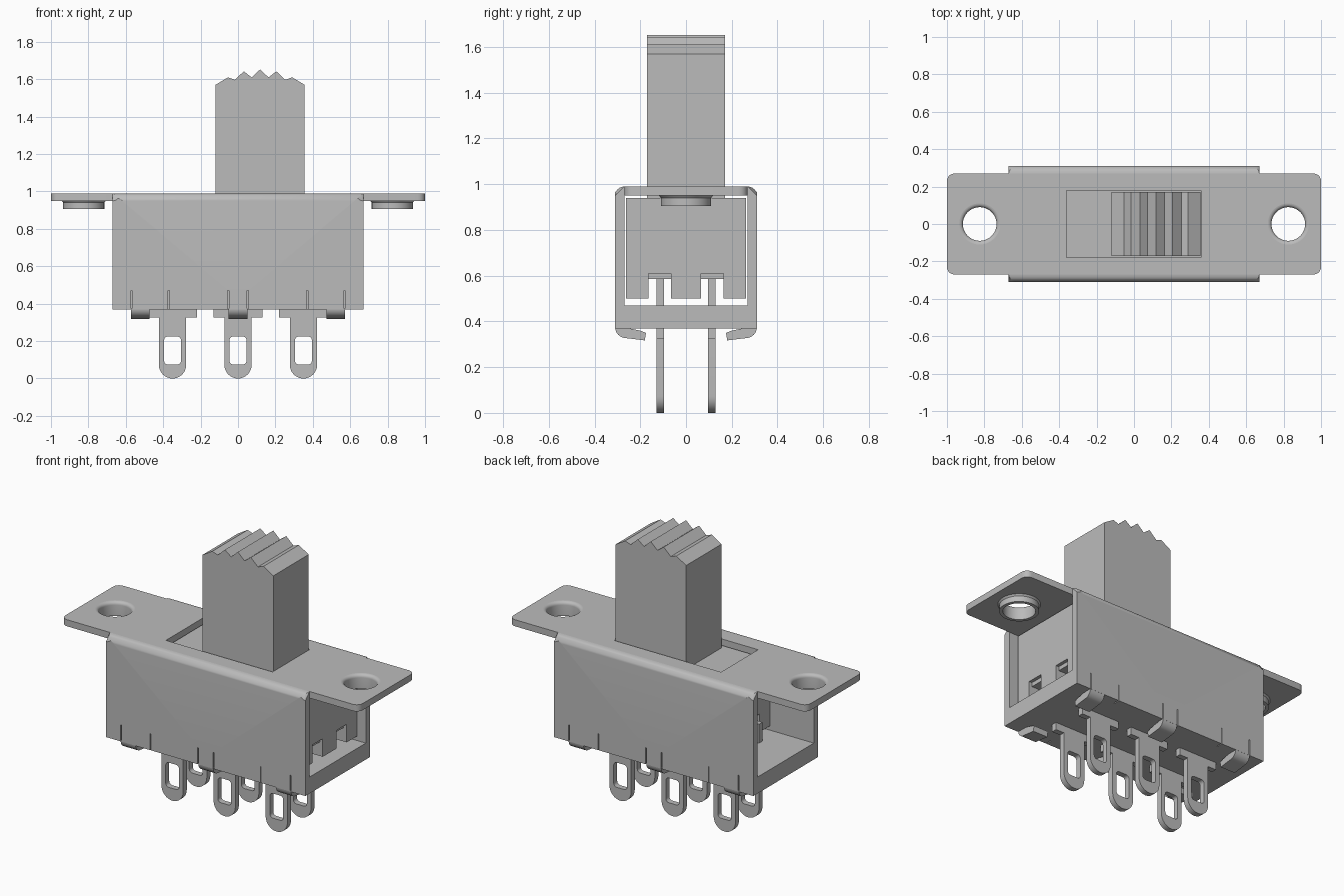
import bpy, bmesh, math
from mathutils import Vector

if "Cube" in bpy.data.objects:
    bpy.data.objects.remove(bpy.data.objects["Cube"])

grey = bpy.data.materials.new("plain_grey")
grey.use_nodes = True
colour = (0.5, 0.5, 0.5, 1)
grey.diffuse_color = colour
grey.node_tree.nodes["Principled BSDF"].inputs["Base Color"].default_value = colour

# Placement of a 2D point (u, v) at depth w, for each extrusion axis
PLACE = {
    "x": lambda u, v, w: (w, u, v),
    "y": lambda u, v, w: (u, w, v),
    "z": lambda u, v, w: (u, v, w),
}


def finish(name, bm):
    bmesh.ops.remove_doubles(bm, verts=bm.verts, dist=1e-5)
    bmesh.ops.recalc_face_normals(bm, faces=bm.faces)
    mesh = bpy.data.meshes.new(name)
    bm.to_mesh(mesh)
    bm.free()
    mesh.materials.append(grey)
    ob = bpy.data.objects.new(name, mesh)
    bpy.context.collection.objects.link(ob)
    bpy.ops.object.select_all(action="DESELECT")
    ob.select_set(True)
    bpy.context.view_layer.objects.active = ob
    bpy.ops.object.shade_smooth_by_angle(angle=math.radians(32))
    return ob


def prism(name, loops, axis, lo, hi, round_edge=None, radius=0.04):
    """Extrude outlines (the first is the rim, the rest are holes)."""
    bm = bmesh.new()
    for loop in loops:
        vs = [bm.verts.new(PLACE[axis](u, v, lo)) for u, v in loop]
        for a, b in zip(vs, vs[1:] + vs[:1]):
            bm.edges.new((a, b))
    bmesh.ops.triangle_fill(bm, use_beauty=True, edges=bm.edges[:])
    out = bmesh.ops.extrude_face_region(bm, geom=bm.faces[:])
    moved = [g for g in out["geom"] if isinstance(g, bmesh.types.BMVert)]
    bmesh.ops.translate(bm, verts=moved, vec=Vector(PLACE[axis](0, 0, hi - lo)))
    if round_edge:
        edges = [e for e in bm.edges if all(round_edge(v.co) for v in e.verts)]
        bmesh.ops.bevel(bm, geom=edges, offset=radius, segments=6,
                        profile=0.5, affect="EDGES")
    return finish(name, bm)


def arc(cx, cy, r, start, end, n):
    return [(cx + r * math.cos(math.radians(start + (end - start) * i / n)),
             cy + r * math.sin(math.radians(start + (end - start) * i / n)))
            for i in range(n + 1)]


def rect(x0, x1, y0, y1, r=0):
    if not r:
        return [(x0, y0), (x1, y0), (x1, y1), (x0, y1)]
    return (arc(x1 - r, y1 - r, r, 0, 90, 5) + arc(x0 + r, y1 - r, r, 90, 180, 5)
            + arc(x0 + r, y0 + r, r, 180, 270, 5) + arc(x1 - r, y0 + r, r, 270, 360, 5))


def circle(cx, cy, r):
    return arc(cx, cy, r, 0, 360, 40)[:-1]


def lathe(name, profile, cx):
    """Spin a closed (radius, z) profile round a vertical axis."""
    bm = bmesh.new()
    vs = [bm.verts.new((cx + r, 0, z)) for r, z in profile]
    edges = [bm.edges.new(p) for p in zip(vs, vs[1:] + vs[:1])]
    bmesh.ops.spin(bm, geom=vs + edges, cent=(cx, 0, 0), axis=(0, 0, 1),
                   angle=math.tau, steps=40)
    return finish(name, bm)


BODY, WALL, IN, TOP, BASE = 0.67, 0.31, 0.27, 0.99, 0.37
HOLE_X, SLIT_H = 0.825, 0.1

# Mounting plate with slider slot and screw holes
prism("mounting_plate",
      [rect(-1, 1, -IN, IN, 0.04), rect(-0.36, 0.357, -0.178, 0.178),
       circle(-HOLE_X, 0, 0.11), circle(HOLE_X, 0, 0.11)], "z", 0.95, TOP)

# Flared collars of the screw holes
collar = ([(0.11, 0.905), (0.11, 0.94), (0.12, 0.952), (0.11, TOP)]
          + arc(0.11, 0.97, 0.02, 90, 180, 5) + [(0.09, 0.905)])
for side, label in ((1, "left"), (-1, "right")):
    lathe("screw_collar_" + label, collar, side * HOLE_X)

# Side wall outline with thin slits up from the lower edge
slits = [-0.57, -0.37, -0.052, 0.052, 0.37, 0.57]
wall = [(-BODY, TOP), (-BODY, BASE)]
for x in slits:
    wall += [(x - 0.003, BASE), (x - 0.003, BASE + SLIT_H),
             (x + 0.003, BASE + SLIT_H), (x + 0.003, BASE)]
wall += [(BODY, BASE), (BODY, TOP)]

# Folded tab section, in the y-z plane
tab = (arc(0.262, 0.375, 0.048, 0, -90, 6)
       + [(0.18, 0.317), (0.175, 0.35), (0.2, 0.36), (0.25, BASE), (0.27, 0.375)])

for side, label in ((-1, "front"), (1, "back")):
    prism("side_wall_" + label, [wall], "y", side * IN, side * WALL,
          lambda c: abs(c.y) > WALL - 0.001 and c.z > TOP - 0.001)
    for i, x in enumerate((-0.522, 0, 0.522)):
        prism(f"folded_tab_{label}_{i + 1}", [[(side * y, z) for y, z in tab]],
              "x", x - 0.05, x + 0.05)

# Terminal board closing the bottom
prism("terminal_board", [rect(-BODY, BODY, -IN, IN)], "z", BASE, 0.47)

# Slider block with two contact channels underneath
block = [(-0.262, 0.5)]
for c in (-0.115, 0.115):
    block += [(c - 0.05, 0.5), (c - 0.05, 0.61), (c + 0.05, 0.61), (c + 0.05, 0.5)]
block += [(0.262, 0.5), (0.262, 0.94), (-0.262, 0.94)]
prism("slider_block", [block], "x", -0.38, 0.615)
for c, label in ((-0.115, "front"), (0.115, "back")):
    prism("slider_contact_" + label, [rect(c - 0.05, c + 0.05, 0.585, 0.61)],
          "x", -0.36, 0.595)

# Handle with a ridged thumb grip, mirrored about its middle
mid = 0.118
half = [(0.238, 1.57), (0.172, 1.61), (0.135, 1.597), (0.087, 1.642), (0.045, 1.61)]
handle = ([(mid - 0.238, 0.94)] + [(mid - d, z) for d, z in half] + [(mid, 1.652)]
          + [(mid + d, z) for d, z in reversed(half)] + [(mid + 0.238, 0.94)])
prism("handle", [handle], "y", -0.17, 0.17)

# Solder terminals: rounded leg with an eye, shoulder and upper pin
for side, label in ((-1, "front"), (1, "back")):
    for i, x in enumerate((-0.35, 0, 0.35)):
        w = 0.073
        outline = (arc(x, w, w, 180, 360, 16)
                   + [(x + w, 0.325), (x + 0.13, 0.325), (x + 0.13, BASE),
                      (x + w, BASE), (x + w, 0.585), (x - w, 0.585), (x - w, BASE),
                      (x - 0.13, BASE), (x - 0.13, 0.325), (x - w, 0.325)])
        prism(f"terminal_{label}_{i + 1}",
              [outline, rect(x - 0.045, x + 0.045, 0.075, 0.225, 0.02)],
              "y", side * 0.113 - 0.017, side * 0.113 + 0.017)
